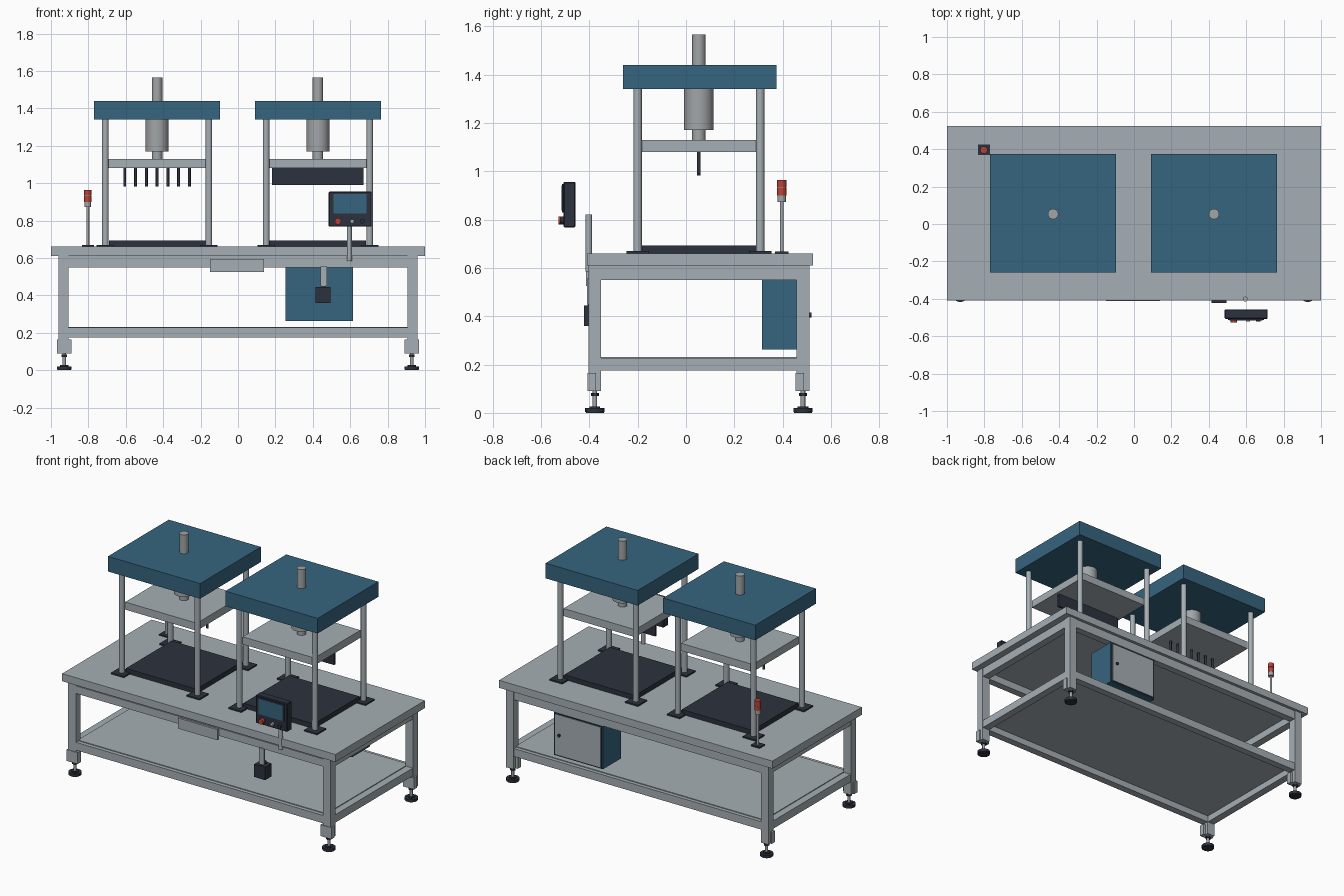
import bpy
import math

if "Cube" in bpy.data.objects:
    bpy.data.objects.remove(bpy.data.objects["Cube"])


def material(name, rgb):
    m = bpy.data.materials.new(name)
    m.diffuse_color = (*rgb, 1)
    m.use_nodes = True
    m.node_tree.nodes["Principled BSDF"].inputs["Base Color"].default_value = m.diffuse_color
    return m


GREY = material("light grey paint", (0.38, 0.43, 0.46))
STEEL = material("steel", (0.36, 0.38, 0.39))
BLUE = material("blue paint", (0.037, 0.13, 0.215))
DARK = material("dark rubber", (0.025, 0.031, 0.047))
RED = material("signal red", (0.5, 0.055, 0.04))


def box(name, x, y, z, mat, bevel=0):
    """Box given by its (min, max) range on each axis."""
    bpy.ops.mesh.primitive_cube_add(
        size=1, location=[(r[0] + r[1]) / 2 for r in (x, y, z)])
    o = bpy.context.object
    o.name = name
    o.scale = [r[1] - r[0] for r in (x, y, z)]
    bpy.ops.object.transform_apply(location=False, rotation=False, scale=True)
    if bevel:
        b = o.modifiers.new("edge", 'BEVEL')
        b.width = bevel
        b.segments = 1
    o.data.materials.append(mat)
    return o


def cyl(name, x, y, z, r, mat, sides=24):
    """Upright cylinder, z is its (bottom, top) range."""
    bpy.ops.mesh.primitive_cylinder_add(
        vertices=sides, radius=r, depth=z[1] - z[0],
        location=(x, y, (z[0] + z[1]) / 2))
    o = bpy.context.object
    o.name = name
    o.data.materials.append(mat)
    bpy.ops.object.shade_smooth_by_angle(angle=math.radians(35))
    return o


def knob(name, x, y, z, r, mat):
    """Short cylinder along y, y is its (front, back) range."""
    o = cyl(name, x, (y[0] + y[1]) / 2, (z - (y[1] - y[0]) / 2, z + (y[1] - y[0]) / 2), r, mat, 16)
    o.rotation_euler.x = math.pi / 2
    return o


def around(c, half):
    return (c - half, c + half)


# Table top
box("table_top", (-1, 1), (-0.41, 0.525), (0.61, 0.66), GREY)
box("table_underlay", (-0.955, 0.955), (-0.395, 0.505), (0.598, 0.61), GREY)

# Legs with foot brackets and levelling feet
for sx in (-1, 1):
    for front in (-0.403, 0.458):
        cx, cy = sx * 0.9325, front + 0.026
        box("leg", around(cx, 0.0275), (front, front + 0.052), (0.09, 0.61), GREY)
        fx = sx * 0.929
        box("foot_bracket", around(fx, 0.04), (front - 0.004, front + 0.03), (0.09, 0.165), GREY)
        cyl("foot_stem", fx, cy, (0.02, 0.09), 0.0095, STEEL, 12)
        cyl("foot_nut", fx, cy, (0.07, 0.083), 0.017, DARK, 6)
        cyl("foot_collar", fx, cy, (0.02, 0.027), 0.022, DARK)
        cyl("foot_pad", fx, cy, (0.003, 0.02), 0.04, DARK)
        cyl("foot_sole", fx, cy, (0, 0.004), 0.037, DARK)

# Upper and lower frame rails
for label, z in (("upper", (0.55, 0.6)), ("lower", (0.175, 0.227))):
    for y in ((-0.4, -0.352), (0.46, 0.507)):
        box(label + "_long_rail", (-0.906, 0.906), y, z, GREY)
    for sx in (-1, 1):
        box(label + "_side_rail", around(sx * 0.9325, 0.025), (-0.352, 0.46), z, GREY)
box("lower_shelf", (-0.91, 0.91), (-0.375, 0.483), (0.218, 0.232), GREY)
box("front_plate", (-0.15, 0.14), (-0.413, -0.4), (0.525, 0.595), GREY)

# Two presses
Y = 0.055
for cx in (-0.4325, 0.4275):
    box("press_head", around(cx, 0.337), (-0.26, 0.375), (1.34, 1.44), BLUE)
    for dx in (-0.277, 0.277):
        for y in (-0.2, 0.307):
            cyl("press_column", cx + dx, y, (0.66, 1.34), 0.0175, GREY)
            box("column_base", around(cx + dx, 0.047), around(y, 0.047), (0.66, 0.669), DARK)
    box("press_bed", around(cx, 0.258), (-0.185, 0.292), (0.66, 0.692), DARK)
    box("moving_platen", around(cx, 0.262), (-0.187, 0.295), (1.08, 1.13), GREY)
    cyl("press_cylinder", cx, Y - 0.002, (1.17, 1.34), 0.061, STEEL, 32)
    cyl("piston_rod", cx, Y - 0.002, (1.13, 1.17), 0.028, STEEL)
    cyl("top_rod", cx, Y - 0.002, (1.44, 1.565), 0.028, STEEL)

# Press tools: row of pins on the left, wide blade on the right
for i in range(7):
    cyl("press_pin", -0.605 + i * 0.0575, Y - 0.003, (0.983, 1.08), 0.0075, DARK, 12)
box("press_blade", (0.183, 0.672), around(Y - 0.003, 0.0075), (0.99, 1.08), DARK)

# Signal tower
SX, SY = -0.803, 0.396
box("signal_base", around(SX, 0.032), around(SY, 0.028), (0.66, 0.668), DARK)
cyl("signal_pole", SX, SY, (0.668, 0.875), 0.008, STEEL, 12)
cyl("signal_socket", SX, SY, (0.872, 0.902), 0.018, STEEL)
for z in (0.9, 0.933):
    cyl("signal_lamp", SX, SY, (z, z + 0.03), 0.0195, RED)
cyl("signal_gap", SX, SY, (0.928, 0.935), 0.017, STEEL)

# Control panel and its pole
box("panel_case", (0.485, 0.715), (-0.507, -0.457), (0.768, 0.955), DARK, 0.004)
box("panel_bezel", (0.502, 0.695), (-0.513, -0.506), (0.83, 0.948), DARK)
box("panel_screen", (0.511, 0.686), (-0.516, -0.512), (0.838, 0.941), BLUE)
knob("stop_button", 0.534, (-0.527, -0.506), 0.796, 0.017, RED)
knob("start_button", 0.61, (-0.521, -0.506), 0.796, 0.011, GREY)
knob("selector_button", 0.664, (-0.521, -0.506), 0.796, 0.012, DARK)
cyl("panel_pole", 0.595, -0.402, (0.585, 0.82), 0.0135, GREY)

# Hanging switch box under the front edge
box("hanger_strip", (0.44, 0.475), (-0.409, -0.397), (0.45, 0.555), GREY)
box("switch_neck", (0.446, 0.469), (-0.408, -0.37), (0.44, 0.462), DARK)
box("switch_box", (0.415, 0.495), (-0.423, -0.355), (0.36, 0.445), DARK)

# Electrical cabinet with a door on the back
box("cabinet", (0.255, 0.615), (0.315, 0.503), (0.262, 0.549), BLUE)
box("door_seal", (0.262, 0.608), (0.503, 0.507), (0.268, 0.543), DARK)
box("cabinet_door", (0.267, 0.603), (0.506, 0.511), (0.272, 0.539), GREY)
knob("door_knob", 0.57, (0.51, 0.519), 0.405, 0.01, DARK)
